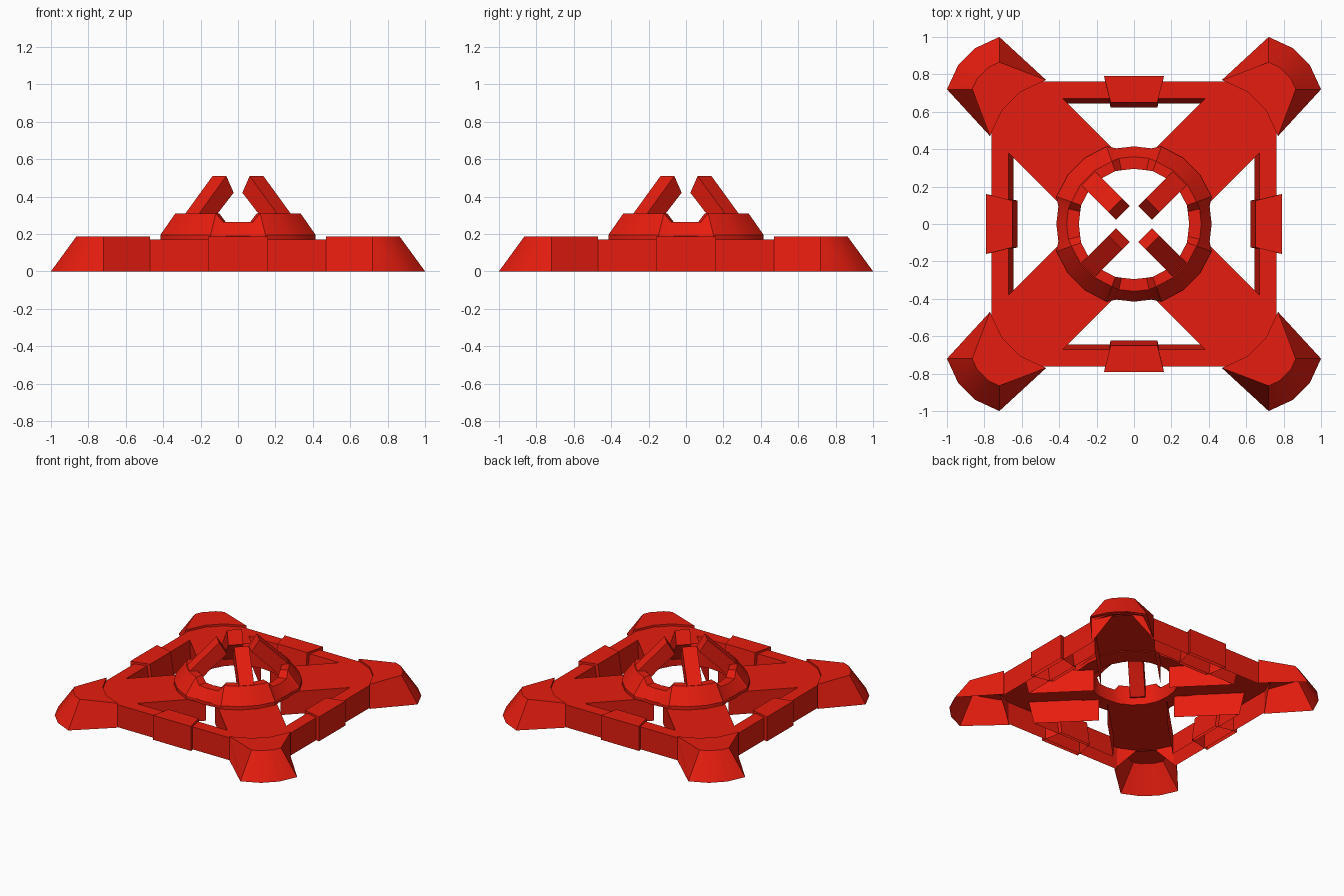
import bpy, bmesh
from math import sin, cos, pi, radians
from mathutils import Matrix, Vector

if "Cube" in bpy.data.objects:
    bpy.data.objects.remove(bpy.data.objects["Cube"])

red = bpy.data.materials.new("red")
red.diffuse_color = (0.8, 0.012, 0.0045, 1)
red.use_nodes = True
red.node_tree.nodes["Principled BSDF"].inputs["Base Color"].default_value = red.diffuse_color


def finish(name, bm):
    """Weld, orient and link one part, smooth over shallow edges only."""
    bmesh.ops.remove_doubles(bm, verts=bm.verts, dist=0.0005)
    bmesh.ops.recalc_face_normals(bm, faces=bm.faces)
    me = bpy.data.meshes.new(name)
    bm.to_mesh(me)
    bm.free()
    me.materials.append(red)
    ob = bpy.data.objects.new(name, me)
    bpy.context.collection.objects.link(ob)
    bpy.ops.object.select_all(action='DESELECT')
    ob.select_set(True)
    bpy.context.view_layer.objects.active = ob
    bpy.ops.object.shade_smooth_by_angle(angle=radians(30))


def shell(bm, top, bottom, skip=()):
    """Open-bottomed cap: top outline joined to bottom outline, some walls left out."""
    t = [bm.verts.new(p) for p in top]
    b = [bm.verts.new(p) for p in bottom]
    bm.faces.new(t)
    n = len(t)
    for i in range(n):
        if i not in skip:
            j = (i + 1) % n
            bm.faces.new((t[i], b[i], b[j], t[j]))


def quarters(bm):
    """Repeat the mesh at 90, 180 and 270 degrees."""
    src = bm.verts[:] + bm.edges[:] + bm.faces[:]
    for k in (1, 2, 3):
        new = bmesh.ops.duplicate(bm, geom=src)["geom"]
        vs = [g for g in new if isinstance(g, bmesh.types.BMVert)]
        bmesh.ops.rotate(bm, verts=vs, cent=(0, 0, 0), matrix=Matrix.Rotation(k * pi / 2, 3, 'Z'))


def mirrored(half):
    """Complete an outline symmetric about x = y."""
    return half + [(y, x) for x, y in reversed(half)]


# Square frame with diagonal arms, hollow underneath
H = 0.17
arc = [(0.33 * cos(radians(a)), 0.33 * sin(radians(a))) for a in (83.4, 70, 57)]
outline_top = mirrored([(0.62, 0.72), (0.485, 0.762), (0, 0.762), (0, 0.67), (0.38, 0.67)] + arc)
outline_bot = mirrored([(0.62, 0.72), (0.485, 0.762), (0, 0.762), (0, 0.645), (0.355, 0.645)] + arc)
bm = bmesh.new()
n = len(outline_top)
# no walls on the quarter seams, under the ring or where the feet join
shell(bm, [(x, y, H) for x, y in outline_top], [(x, y, 0) for x, y in outline_bot],
      skip=(0, 2, 5, 6, 7, 8, 9, n - 4, n - 2, n - 1))
quarters(bm)
finish("frame_and_arms", bm)

# Corner feet: sloped rounded outside, shallow step onto the arm
foot_top = mirrored([(0.775, 0.84), (0.72, 0.865), (0.47, 0.77), (0.61, 0.705)])
foot_top[0], foot_top[-1] = (0.775, 0.84), (0.84, 0.775)
foot_bot = mirrored([(0.85, 0.94), (0.72, 1.0), (0.47, 0.77), (0.61, 0.705)])
foot_z = [0, 0, 0, 0.165, 0.165, 0, 0, 0]
bm = bmesh.new()
shell(bm, [(x, y, 0.185) for x, y in foot_top],
      [(x, y, z) for (x, y), z in zip(foot_bot, foot_z)])
quarters(bm)
finish("corner_feet", bm)

# Clips around the middle of each frame side
bm = bmesh.new()
shell(bm,
      [(-0.16, 0.79, 0.185), (-0.125, 0.65, 0.185), (0.125, 0.65, 0.185), (0.16, 0.79, 0.185)],
      [(-0.16, 0.79, 0), (-0.125, 0.622, 0), (0.125, 0.622, 0), (0.16, 0.79, 0)])
quarters(bm)
finish("frame_clips", bm)

# Ring: tall blocks on the arms ramp down to low links between them
low = [(0.415, 0.165), (0.415, 0.19), (0.36, 0.265), (0.295, 0.265), (0.295, 0.165)]
tall = [(0.44, 0.165), (0.44, 0.195), (0.355, 0.31), (0.30, 0.31), (0.30, 0.165)]
stations = [(a, tall) for a in (19.5, 36.5, 53.5, 70.5)] + [(a, low) for a in (77, 90, 103)]
stations.append((109.5, tall))
bm = bmesh.new()
rows = [[bm.verts.new((r * cos(radians(a)), r * sin(radians(a)), z)) for r, z in prof]
        for a, prof in stations]
for p, q in zip(rows, rows[1:]):
    for i in range(5):
        j = (i + 1) % 5
        bm.faces.new((p[i], q[i], q[j], p[j]))
quarters(bm)
finish("ring", bm)

# Inward-leaning claws
bm = bmesh.new()
profile = [(0.14, 0.51), (0.085, 0.42), (0.205, 0.31), (0.285, 0.22), (0.33, 0.22), (0.345, 0.31)]
sides = []
for w in (-0.052, 0.052):
    sides.append([bm.verts.new(Matrix.Rotation(pi / 4, 3, 'Z') @ Vector((r, w, z)))
                  for r, z in profile])
    bm.faces.new(sides[-1])
for i in range(len(profile)):
    j = (i + 1) % len(profile)
    bm.faces.new((sides[0][i], sides[0][j], sides[1][j], sides[1][i]))
quarters(bm)
finish("claws", bm)
